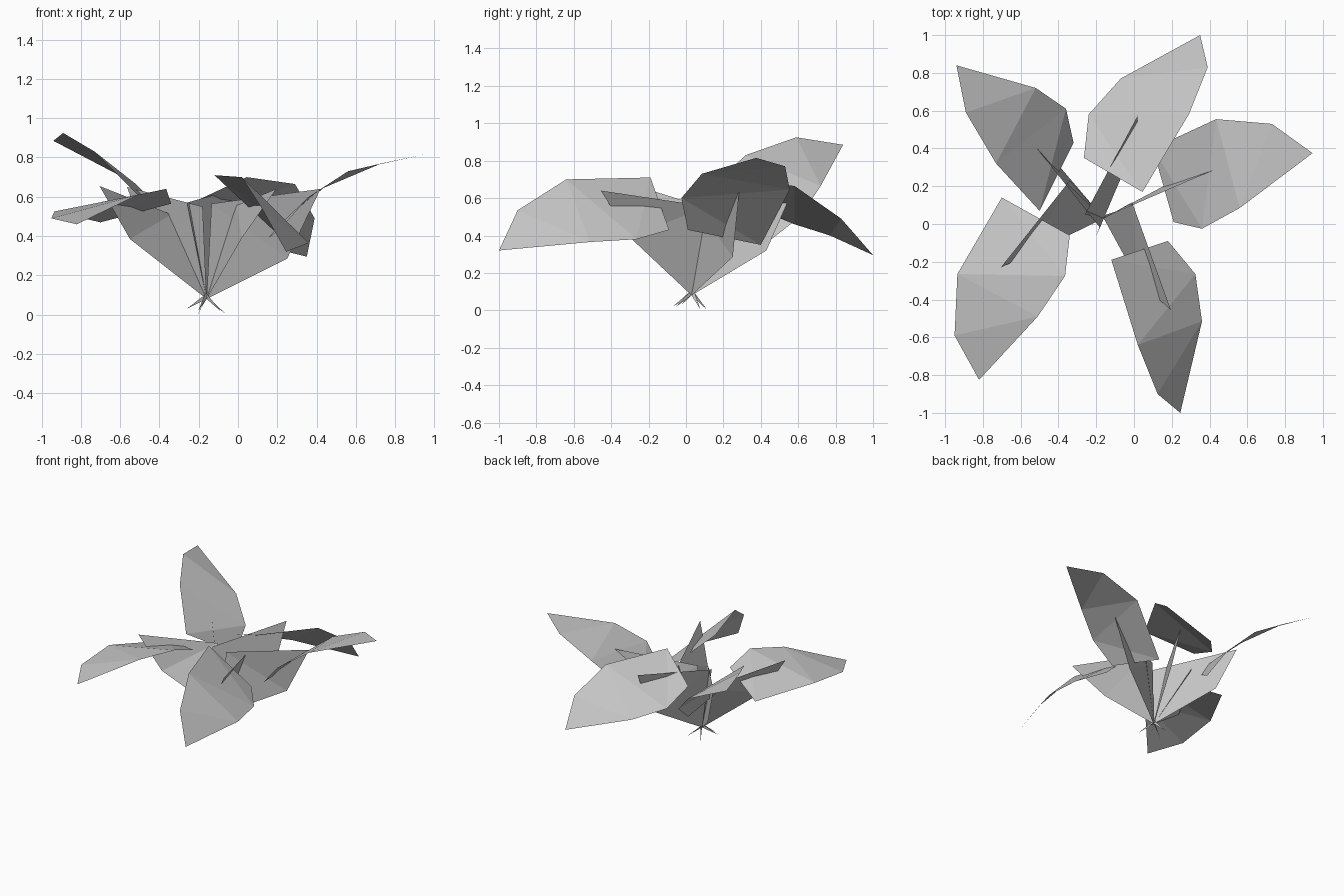
import bpy
import bmesh
from mathutils import Vector

cube = bpy.data.objects.get("Cube")
if cube:
    bpy.data.objects.remove(cube, do_unlink=True)

# One plain grey for the whole plant
grey = bpy.data.materials.new("leaf_grey")
grey.use_nodes = True
colour = (0.55, 0.55, 0.55, 1)
grey.diffuse_color = colour
grey.node_tree.nodes["Principled BSDF"].inputs["Base Color"].default_value = colour

ROOT = Vector((-0.16, 0.03, 0.08))


def make_object(name, bm):
    mesh = bpy.data.meshes.new(name)
    bm.to_mesh(mesh)
    bm.free()
    mesh.materials.append(grey)
    obj = bpy.data.objects.new(name, mesh)
    bpy.context.collection.objects.link(obj)
    return obj


def build_blade(name, tip, long_edge, short_edge):
    """Folded leaf blade: two rims running from the tip to the base edge."""
    bm = bmesh.new()
    t = bm.verts.new(tip)
    a1, a2, a3 = [bm.verts.new(p) for p in long_edge]
    b1, b2, b3 = [bm.verts.new(p) for p in short_edge]
    for tri in ((t, a1, b1), (b1, a1, b2), (a1, a2, b2), (a2, b3, b2), (a2, a3, b3)):
        face = bm.faces.new(tri)
        face.normal_update()
        if face.normal.z < 0:
            face.normal_flip()
    make_object(name, bm)


def build_stem(name, keel, end, crest):
    """Upright stem fin with a short root spur past the shared root."""
    keel, end, crest = Vector(keel), Vector(end), Vector(crest)
    spur = ROOT - (keel - ROOT) * 0.25
    collar = ROOT + (crest - ROOT) * 0.06
    bm = bmesh.new()
    v = [bm.verts.new(p) for p in (spur, ROOT, keel, end, crest, collar)]
    for ids in ((0, 1, 5), (1, 2, 5), (2, 3, 4), (2, 4, 5)):
        bm.faces.new([v[i] for i in ids])
    make_object(name, bm)


def build_leaf(side, tip, long_edge, short_edge, stem):
    build_blade(side + "_leaf_blade", tip, long_edge, short_edge)
    build_stem(side + "_leaf_stem", *stem)


build_leaf(
    "back_right", (-.94, .84, .885),
    long_edge=[(-.52, .72, .665), (-.36, .61, .5), (-.32, .43, .36)],
    short_edge=[(-.89, .59, .925), (-.73, .32, .83), (-.5, .07, .6)],
    stem=[(-.45, .37, .33), (-.565, .465, .65), (-.18, -.02, .55)])

build_leaf(
    "back", (.35, 1, .295),
    long_edge=[(-.07, .77, .4), (-.24, .58, .46), (-.265, .35, .555)],
    short_edge=[(.39, .83, .49), (.29, .58, .665), (.045, .17, .7)],
    stem=[(.01, .43, .32), (.02, .575, .65), (-.26, .05, .57)])

build_leaf(
    "left", (.945, .375, .815),
    long_edge=[(.56, .085, .73), (.36, -.025, .6), (.21, .01, .43)],
    short_edge=[(.73, .53, .77), (.435, .555, .645), (.1, .4, .35)],
    stem=[(.25, .25, .285), (.42, .285, .64), (-.135, .045, .565)])

build_leaf(
    "front", (.245, -1, .32),
    long_edge=[(.36, -.515, .365), (.325, -.265, .38), (.18, -.09, .43)],
    short_edge=[(.125, -.9, .535), (.02, -.64, .7), (-.12, -.19, .71)],
    stem=[(.02, -.3, .39), (.195, -.455, .64), (-.01, .115, .555)])

build_leaf(
    "front_right", (-.82, -.825, .46),
    long_edge=[(-.51, -.49, .61), (-.365, -.275, .64), (-.34, -.06, .565)],
    short_edge=[(-.95, -.59, .49), (-.935, -.265, .525), (-.7, .14, .47)],
    stem=[(-.55, -.16, .385), (-.705, -.23, .655), (-.34, .23, .51)])
